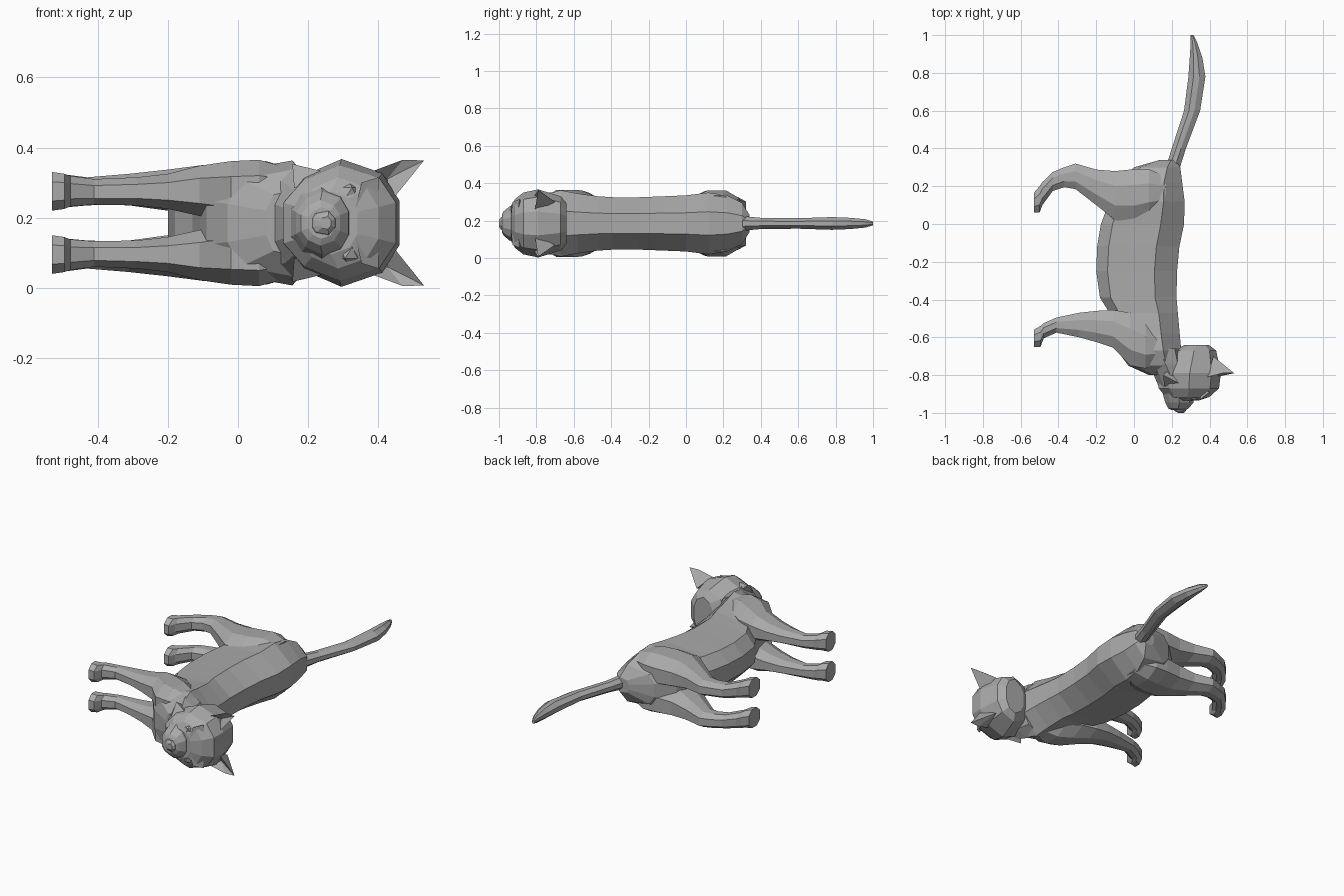
import bpy, bmesh
from mathutils import Vector

# The cat lies on its side: its up is +x, its nose points to -y, its width runs along z
MID = 0.185

cube = bpy.data.objects.get("Cube")
if cube:
    bpy.data.objects.remove(cube, do_unlink=True)

fur = bpy.data.materials.new("grey_fur")
fur.use_nodes = True
fur.diffuse_color = (0.4, 0.4, 0.4, 1)
fur.node_tree.nodes["Principled BSDF"].inputs["Base Color"].default_value = fur.diffuse_color


def finish(name, bm):
    bmesh.ops.recalc_face_normals(bm, faces=bm.faces)
    mesh = bpy.data.meshes.new(name)
    bm.to_mesh(mesh)
    bm.free()
    mesh.materials.append(fur)
    obj = bpy.data.objects.new(name, mesh)
    bpy.context.collection.objects.link(obj)
    return obj


def loft(name, rings):
    """Skin a list of point rings and cap both ends."""
    bm = bmesh.new()
    rows = [[bm.verts.new(p) for p in ring] for ring in rings]
    n = len(rows[0])
    for a, b in zip(rows, rows[1:]):
        for i in range(n):
            j = (i + 1) % n
            bm.faces.new((a[i], a[j], b[j], b[i]))
    bm.faces.new(rows[0])
    bm.faces.new(rows[-1])
    return finish(name, bm)


def across(profile, sections):
    """Rings facing along y from (y, bottom, top, half width) and a half profile."""
    rings = []
    for y, low, high, w in sections:
        half = [(low + h * (high - low), s * w) for h, s in profile]
        rings.append([(x, y, MID + s) for x, s in half]
                     + [(x, y, MID - s) for x, s in reversed(half)])
    return rings


def limb(name, sections, side):
    """Chamfered leg from (x, front y, back y, inner, outer) sections."""
    rings = []
    for x, y0, y1, inner, outer in sections:
        cy, cs = (y0 + y1) / 2, (inner + outer) / 2
        ry, rs = (y1 - y0) / 2, (outer - inner) / 2
        shape = [(-1, -.5), (-1, .5), (-.4, 1), (.4, 1), (1, .5), (1, -.5), (.4, -1), (-.4, -1)]
        rings.append([(x, cy + a * ry, MID + side * (cs + b * rs)) for a, b in shape])
    return loft(name, rings)


def solid(name, points, faces, side):
    bm = bmesh.new()
    vs = [bm.verts.new((x, y, MID + side * s)) for x, y, s in points]
    for f in faces:
        bm.faces.new([vs[i] for i in f])
    return finish(name, bm)


# Torso with a flat back strip and narrow belly
trunk = [(1, .38), (.72, 1), (.14, .8), (0, .35)]
loft("torso", across(trunk, [
    (.34, .14, .22, .045), (.30, .0, .245, .11), (.22, -.09, .255, .15), (.12, -.13, .268, .165),
    (.0, -.175, .265, .15), (-.12, -.195, .24, .145), (-.25, -.20, .228, .14),
    (-.39, -.18, .225, .14), (-.47, -.13, .232, .145), (-.58, -.11, .242, .16),
    (-.67, -.09, .25, .178), (-.75, -.03, .25, .155), (-.80, .08, .23, .10)]))

# Neck ruff
skull = [(1, .35), (.85, .78), (.5, 1), (.18, .75), (0, .35)]
loft("neck", across(skull, [
    (-.66, .02, .25, .165), (-.74, .07, .26, .165), (-.80, .105, .28, .15),
    (-.87, .135, .28, .12), (-.91, .17, .26, .08)]))

# Head and muzzle
loft("head", across(skull, [
    (-.64, .27, .395, .11), (-.67, .20, .435, .145), (-.79, .13, .46, .182),
    (-.87, .13, .45, .165), (-.915, .17, .40, .13), (-.935, .19, .34, .09)]))
loft("muzzle", across(skull, [
    (-.89, .15, .32, .115), (-.945, .165, .315, .09), (-.975, .18, .29, .065),
    (-.985, .20, .275, .045)]))
loft("nose", across(trunk, [
    (-.96, .195, .285, .045), (-.99, .215, .275, .032), (-1.0, .235, .265, .018)]))

# Tail swept along a curved path: (y, low x, high x, half width)
loft("tail", across([(1, .4), (.65, 1), (.3, 1), (0, .4)], [
    (.29, .165, .24, .04), (.40, .20, .275, .03), (.60, .265, .35, .028), (.78, .288, .378, .034),
    (.88, .295, .362, .03), (.96, .30, .335, .022), (1.0, .30, .315, .01)]))

front_leg = [
    (-.53, -.65, -.56, .035, .145), (-.495, -.65, -.54, .04, .14), (-.478, -.605, -.525, .047, .134),
    (-.41, -.575, -.495, .052, .125), (-.29, -.60, -.47, .05, .13), (-.2, -.625, -.46, .04, .14),
    (-.11, -.655, -.455, .02, .163), (-.02, -.75, -.47, 0, .176), (.06, -.765, -.52, 0, .18),
    (.15, -.73, -.58, .02, .155)]
hind_leg = [
    (-.53, .06, .165, .035, .145), (-.50, .06, .20, .04, .14), (-.485, .10, .222, .045, .137),
    (-.43, .175, .275, .05, .13), (-.37, .195, .30, .052, .135), (-.31, .185, .32, .05, .14),
    (-.2, .10, .288, .035, .152), (-.1, .02, .28, .01, .165), (.0, .015, .29, 0, .172),
    (.08, .04, .29, 0, .176), (.17, .08, .25, .03, .15)]

for side, word in ((1, "upper"), (-1, "lower")):
    limb(word + "_front_leg", front_leg, side)
    limb(word + "_hind_leg", hind_leg, side)

    # Ear: outer base, inner base, back base, tip, outer edge, hollow
    solid(word + "_ear",
          [(.39, -.81, .15), (.435, -.81, .06), (.42, -.70, .115),
           (.53, -.79, .178), (.47, -.79, .18), (.425, -.765, .125)],
          [(0, 5, 4), (4, 5, 3), (3, 5, 1), (1, 2, 3), (3, 2, 4), (4, 2, 0), (0, 2, 1, 5)], side)

    # Eye: faceted ball under a slanted brow
    bm = bmesh.new()
    bmesh.ops.create_icosphere(bm, subdivisions=1, radius=.036)
    bmesh.ops.translate(bm, verts=bm.verts, vec=Vector((.315, -.903, MID + side * .085)))
    finish(word + "_eye", bm)
    solid(word + "_brow",
          [(.335, -.935, .045), (.352, -.928, .115), (.40, -.89, .13), (.40, -.90, .04),
           (.35, -.86, .08)],
          [(0, 1, 2, 3), (0, 4, 1), (1, 4, 2), (2, 4, 3), (3, 4, 0)], side)

    # Cheek tuft
    solid(word + "_cheek_tuft",
          [(.27, -.86, .14), (.16, -.86, .10), (.19, -.76, .13), (.155, -.80, .168)],
          [(0, 1, 3), (1, 2, 3), (2, 0, 3), (0, 2, 1)], side)
